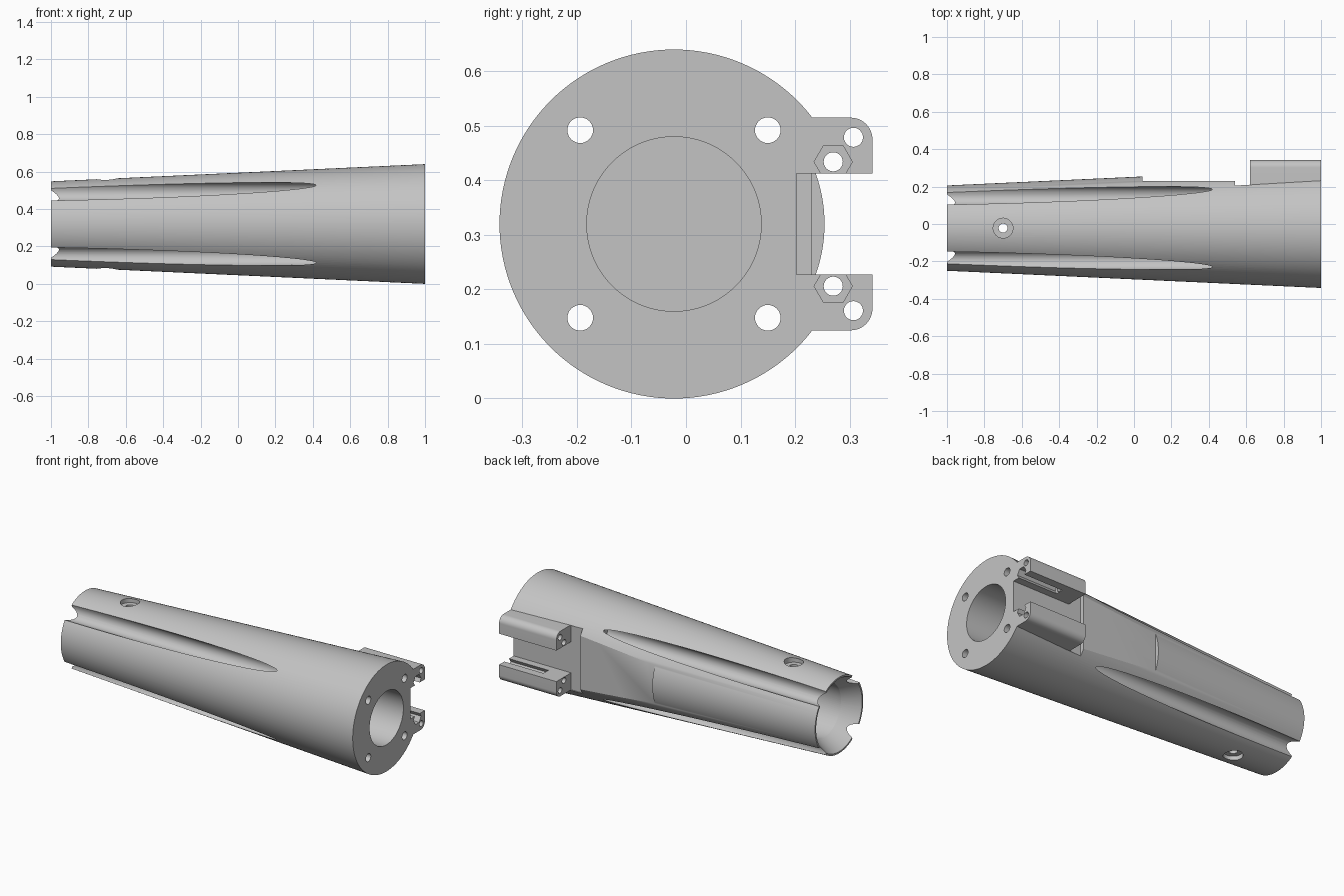
import bpy, bmesh, math
from mathutils import Matrix, Vector

if "Cube" in bpy.data.objects:
    bpy.data.objects.remove(bpy.data.objects["Cube"], do_unlink=True)

grey = bpy.data.materials.new("plain grey")
grey.use_nodes = True
COLOUR = (0.55, 0.55, 0.55, 1)
grey.diffuse_color = COLOUR
grey.node_tree.nodes["Principled BSDF"].inputs["Base Color"].default_value = COLOUR

AY, AZ = -0.022, 0.32      # long axis of the tube
R_SMALL, R_BIG = 0.228, 0.32


def make(name, bm):
    bmesh.ops.recalc_face_normals(bm, faces=bm.faces)
    mesh = bpy.data.meshes.new(name)
    bm.to_mesh(mesh)
    bm.free()
    mesh.materials.append(grey)
    obj = bpy.data.objects.new(name, mesh)
    bpy.context.collection.objects.link(obj)
    return obj


def rod(name, x0, x1, y, z, r0, r1=None, sides=48, turn=0, axis="X"):
    """Cylinder, cone or prism between two stations along x (or z)."""
    bm = bmesh.new()
    length = x1 - x0
    bmesh.ops.create_cone(bm, cap_ends=True, segments=sides, radius1=r0,
                          radius2=r0 if r1 is None else r1, depth=length)
    bmesh.ops.rotate(bm, verts=bm.verts, matrix=Matrix.Rotation(turn, 3, "Z"))
    if axis == "X":
        bmesh.ops.rotate(bm, verts=bm.verts, matrix=Matrix.Rotation(math.pi / 2, 3, "Y"))
        place = Vector(((x0 + x1) / 2, y, z))
    else:
        place = Vector((y, z, (x0 + x1) / 2))
    bmesh.ops.translate(bm, verts=bm.verts, vec=place)
    return make(name, bm)


def box(name, low, high):
    bm = bmesh.new()
    bmesh.ops.create_cube(bm, size=1)
    for v in bm.verts:
        v.co = [l if c < 0 else h for c, l, h in zip(v.co, low, high)]
    return make(name, bm)


def cut(target, *cutters):
    for cutter in cutters:
        mod = target.modifiers.new("cut", "BOOLEAN")
        mod.operation = "DIFFERENCE"
        mod.solver = "EXACT"
        mod.object = cutter
        bpy.context.view_layer.update()
        graph = bpy.context.evaluated_depsgraph_get()
        result = bpy.data.meshes.new_from_object(target.evaluated_get(graph))
        target.modifiers.clear()
        target.data = result
        bpy.data.objects.remove(cutter, do_unlink=True)


def smooth(obj):
    bpy.ops.object.select_all(action="DESELECT")
    obj.select_set(True)
    bpy.context.view_layer.objects.active = obj
    bpy.ops.object.shade_smooth_by_angle(angle=math.radians(25))


# Tapered tube with a bore at each end
tube = rod("tapered_tube", -1, 1, AY, AZ, R_SMALL, R_BIG, 128)
slope = (0.218 - 0.16) / 0.1
cut(tube,
    rod("front_bore", 0.3, 1.05, AY, AZ, 0.16, sides=96),
    rod("rear_bore", -0.95, -0.4, AY, AZ, 0.16, sides=96),
    rod("rear_flare", -1.02, -0.9, AY, AZ, 0.218 + 0.02 * slope, 0.16, sides=96))

# Four screw channels with clearance holes to the wide end
for sy in (-1, 1):
    for sz in (-1, 1):
        y, z = AY + sy * 0.172, AZ + sz * 0.172
        cut(tube,
            rod("channel", -1.1, 0.45, y, z, 0.05),
            rod("screw_hole", 0.4, 1.1, y, z, 0.0235, sides=32))

# Cross pin hole with a counterbore on top and bottom
cut(tube,
    rod("pin_hole", -0.1, 0.8, -0.7, AY, 0.024, sides=32, axis="Z"),
    rod("top_seat", AZ + 0.213, 0.8, -0.7, AY, 0.053, axis="Z"),
    rod("bottom_seat", -0.1, AZ - 0.213, -0.7, AY, 0.053, axis="Z"))

# Flat pad and deeper mounting bed on the back
cut(tube,
    box("pad_cut", (0.045, 0.23, 0), (0.6, 0.6, 0.7)),
    box("bed_cut", (0.54, 0.203, AZ - 0.194), (1.1, 0.6, AZ + 0.194)))
smooth(tube)

# Pair of mounting rails with a rounded outer corner
for name, s in (("upper_rail", 1), ("lower_rail", -1)):
    corner = [(0.302 + 0.04 * math.sin(a), 0.155 + 0.04 * math.cos(a))
              for a in (math.pi / 2 * i / 12 for i in range(13))]
    profile = [(0.195, 0.093), (0.195, 0.195)] + corner + [(0.342, 0.093)]
    bm = bmesh.new()
    face = bm.faces.new([bm.verts.new((0.62, y, AZ + s * h)) for y, h in profile])
    side = bmesh.ops.extrude_face_region(bm, geom=[face], use_keep_orig=True)
    bmesh.ops.translate(bm, vec=(0.38, 0, 0),
                        verts=[g for g in side["geom"] if isinstance(g, bmesh.types.BMVert)])
    rail = make(name, bm)
    # Through holes and the open hexagonal nut slot
    cut(rail,
        rod("outer_hole", 0.5, 1.1, 0.307, AZ + s * 0.159, 0.0175, sides=32),
        rod("inner_hole", 0.5, 1.1, 0.27, AZ + s * 0.114, 0.0175, sides=32),
        rod("nut_slot", 0.74, 1.1, 0.27, AZ + s * 0.114, 0.035, sides=6))
    smooth(rail)
